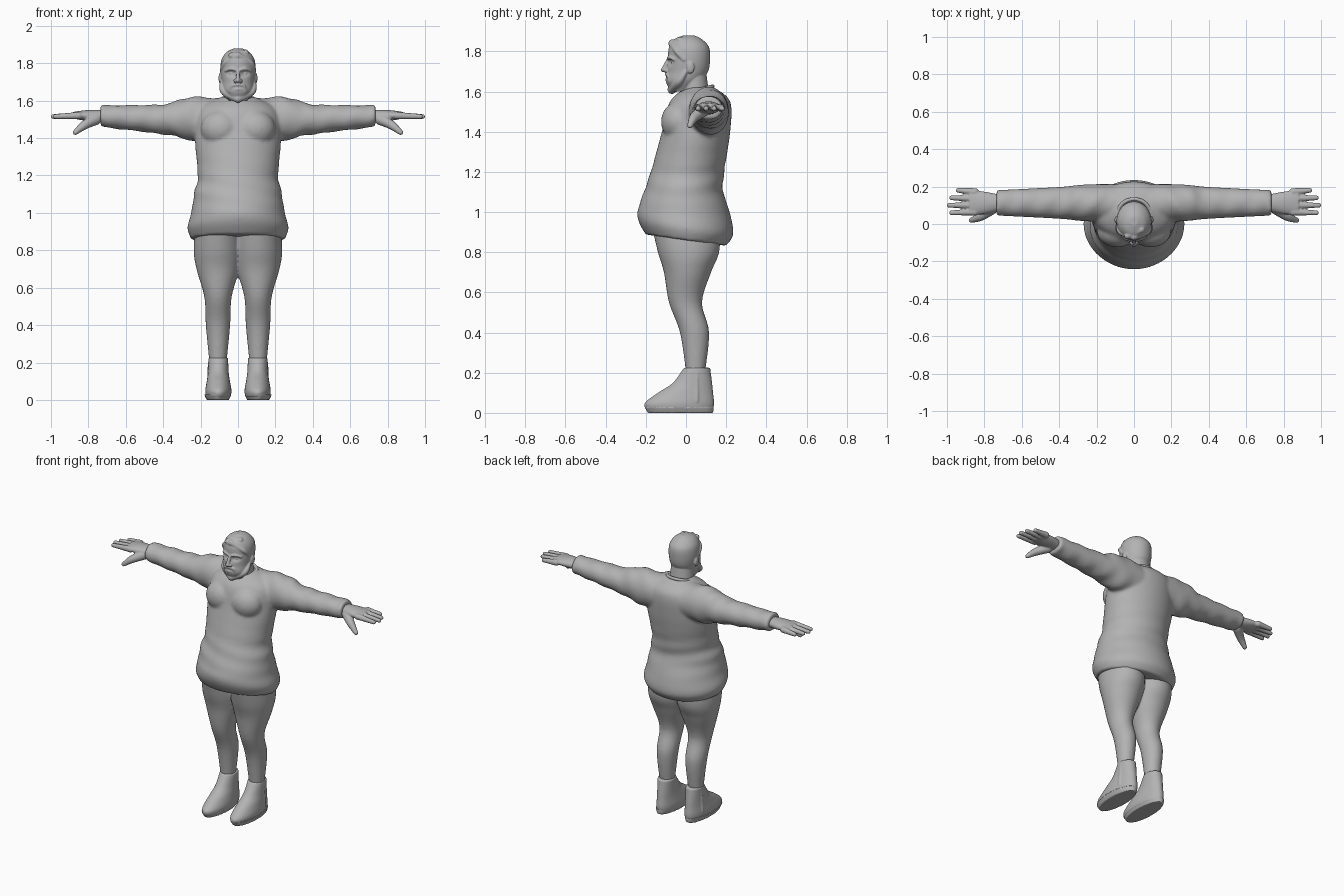
import bpy
import bmesh
import math
from mathutils import Vector, Matrix

default_cube = bpy.data.objects.get("Cube")
if default_cube:
    bpy.data.objects.remove(default_cube, do_unlink=True)

grey = bpy.data.materials.new("plain_grey")
grey.use_nodes = True
colour = (.45, .45, .45, 1)
grey.diffuse_color = colour
for node in grey.node_tree.nodes:
    if node.type == "BSDF_PRINCIPLED":
        node.inputs["Base Color"].default_value = colour
        node.inputs["Roughness"].default_value = .7


def spline(rows, steps):
    """Smoothly resample rows of numbers with a Catmull-Rom curve."""
    rows = [Vector(row) for row in rows]
    result = []
    for i, (start, end) in enumerate(zip(rows, rows[1:])):
        before = rows[max(i - 1, 0)]
        after = rows[min(i + 2, len(rows) - 1)]
        leave, arrive, gap = (end - before) / 2, (after - start) / 2, end - start
        for k in range(steps):
            t = k / steps
            result.append(start + t * leave
                          + t * t * (3 * gap - 2 * leave - arrive)
                          + t * t * t * (leave + arrive - 2 * gap))
    result.append(rows[-1])
    return result


def loft(bm, rows, centre=0, axis="z", segments=64):
    """Skin ellipses; each row is position, half width, low edge, high edge."""
    rings = []
    for position, half, low, high in spline(rows, 6):
        ring = []
        for k in range(segments):
            angle = math.tau * k / segments
            across = centre + half * math.cos(angle)
            along = (low + high) / 2 + (high - low) / 2 * math.sin(angle)
            if axis == "z":
                ring.append(bm.verts.new((across, along, position)))
            else:
                ring.append(bm.verts.new((position, across, along)))
        rings.append(ring)
    for lower, upper in zip(rings, rings[1:]):
        for k in range(segments):
            following = (k + 1) % segments
            bm.faces.new((lower[k], lower[following], upper[following], upper[k]))
    bm.faces.new(reversed(rings[0]))
    bm.faces.new(rings[-1])
    return [vert for ring in rings for vert in ring]


def blob(bm, centre, radii):
    matrix = Matrix.Translation(centre) @ Matrix.Diagonal((*radii, 1))
    bmesh.ops.create_uvsphere(bm, u_segments=20, v_segments=12, radius=1, matrix=matrix)


def chain(bm, points, count=10):
    """Row of overlapping balls; each point is x, y, z, radius."""
    for x, y, z, radius in spline(points, count):
        blob(bm, (x, y, z), (radius, radius, radius))


def mirror(bm):
    """Copy everything built so far to the other side."""
    geometry = bm.verts[:] + bm.edges[:] + bm.faces[:]
    copied = bmesh.ops.duplicate(bm, geom=geometry)["geom"]
    for item in copied:
        if isinstance(item, bmesh.types.BMVert):
            item.co.x = -item.co.x
    faces = [item for item in copied if isinstance(item, bmesh.types.BMFace)]
    bmesh.ops.reverse_faces(bm, faces=faces)


def finish(bm, name, voxel, smoothing):
    """Fuse the pieces into one smooth skin."""
    bmesh.ops.recalc_face_normals(bm, faces=bm.faces)
    mesh = bpy.data.meshes.new(name)
    bm.to_mesh(mesh)
    bm.free()
    mesh.materials.append(grey)
    part = bpy.data.objects.new(name, mesh)
    bpy.context.collection.objects.link(part)
    fuse = part.modifiers.new("fuse", "REMESH")
    fuse.mode = "VOXEL"
    fuse.voxel_size = voxel
    fuse.use_smooth_shade = True
    soften = part.modifiers.new("soften", "SMOOTH")
    soften.factor = .5
    soften.iterations = smoothing


# Sweater sleeves with soft wrinkles, and the chest
bm = bmesh.new()
sleeve = loft(bm, [(0, .1, 1.4, 1.6), (.2, .1, 1.38, 1.62), (.3, .095, 1.4, 1.61),
                   (.4, .085, 1.42, 1.58), (.735, .068, 1.46, 1.575)],
              centre=.113, axis="x")
for vert in sleeve:
    vert.co.z += .004 * math.sin(50 * vert.co.x + 30 * vert.co.y)
blob(bm, (.09, -.035, 1.45), (.11, .09, .1))
mirror(bm)

# Sweater trunk, wrinkled at the waist, with the hem lower at the back
trunk = loft(bm, [(.86, .25, -.2, .2), (.92, .27, -.235, .235), (1, .25, -.24, .22),
                  (1.1, .235, -.21, .185), (1.2, .215, -.175, .19),
                  (1.4, .23, -.12, .22), (1.55, .21, -.08, .22), (1.62, .09, 0, .14)])
for vert in trunk:
    height = vert.co.z
    waist = math.exp(-((height - 1.15) * 9) ** 2)
    ripple = 1 + .015 * waist * math.sin(60 * height + 12 * vert.co.x)
    vert.co.x *= ripple
    vert.co.y *= ripple
    vert.co.z -= vert.co.y * .14 * max(0, min(1, (1.04 - height) * 8))
finish(bm, "sweater", .01, 5)

# Sweater collar, rising towards the nape
bm = bmesh.new()
collar = []
for k in range(25):
    angle = math.tau * k / 24
    collar.append((.088 * math.cos(angle), .05 + .083 * math.sin(angle),
                   1.605 + .02 * math.sin(angle), .011))
chain(bm, collar, count=2)
finish(bm, "sweater_collar", .005, 2)

# Trousers
bm = bmesh.new()
loft(bm, [(.93, .12, -.17, .17), (.8, .13, -.14, .165), (.7, .115, -.11, .125),
          (.55, .073, -.085, .08), (.4, .065, -.03, .115), (.2, .046, 0, .095)],
     centre=.107)
mirror(bm)
finish(bm, "trousers", .01, 3)

# Ankle boots, with a ridge for the side zip
bm = bmesh.new()
loft(bm, [(.015, .066, -.2, .135), (.05, .07, -.205, .14), (.1, .062, -.14, .135),
          (.15, .055, -.065, .13), (.225, .052, -.01, .12)], centre=.105)
chain(bm, [(.165, .055, .06, .006), (.155, .055, .2, .006)], count=24)
mirror(bm)
finish(bm, "boots", .006, 2)

# Boot soles
bm = bmesh.new()
loft(bm, [(0, .06, -.19, .135), (.03, .073, -.207, .14)], centre=.108)
mirror(bm)
finish(bm, "boot_soles", .005, 1)

# Hands: palm, four fingers and thumb
bm = bmesh.new()
loft(bm, [(.7, .04, 1.485, 1.55), (.8, .06, 1.49, 1.55), (.88, .065, 1.505, 1.54)],
     centre=.113, axis="x")
for finger in range(4):
    spread = .06 + .04 * finger
    tip = .988 - .012 * (finger - 1) ** 2
    chain(bm, [(.85, .01 + .9 * spread, 1.52, .02), (tip, spread, 1.515, .013)], count=16)
chain(bm, [(.76, .08, 1.5, .03), (.82, .04, 1.47, .024), (.87, .02, 1.43, .014)])
mirror(bm)
finish(bm, "hands", .005, 2)

# Head: eyes, ears, nostrils, brows, moustache, beard and hairline
bm = bmesh.new()
blob(bm, (.036, -.062, 1.745), (.014, .012, .01))
blob(bm, (.094, .022, 1.72), (.01, .02, .03))
blob(bm, (.014, -.1, 1.705), (.01, .012, .01))
chain(bm, [(.012, -.088, 1.765, .008), (.04, -.08, 1.77, .009), (.066, -.06, 1.76, .007)])
chain(bm, [(0, -.097, 1.685, .008), (.03, -.09, 1.68, .009), (.04, -.08, 1.65, .009)])
chain(bm, [(.085, .005, 1.71, .01), (.075, -.035, 1.65, .02), (0, -.07, 1.61, .022)])
chain(bm, [(.083, -.01, 1.76, .014), (.07, -.045, 1.8, .015), (0, -.068, 1.84, .02)])
mirror(bm)

# Skull with hollowed eye sockets
skull = loft(bm, [(1.6, .05, -.075, .03), (1.65, .08, -.1, .075), (1.7, .088, -.093, .11),
                  (1.76, .094, -.09, .12), (1.82, .088, -.085, .115),
                  (1.86, .06, -.06, .08), (1.88, .02, -.01, .04)])
for vert in skull:
    if vert.co.y < 0:
        reach = math.hypot((abs(vert.co.x) - .036) / .022, (vert.co.z - 1.745) / .014)
        vert.co.y += .017 * math.exp(-reach * reach)

# Nose, lower lip, swept fringe and neck
chain(bm, [(0, -.087, 1.76, .009), (0, -.113, 1.708, .012)])
blob(bm, (0, -.095, 1.66), (.022, .009, .006))
chain(bm, [(-.035, -.064, 1.84, .017), (.04, -.03, 1.855, .018)])
loft(bm, [(1.55, .08, -.02, .12), (1.7, .07, -.03, .1)])
finish(bm, "head", .004, 2)
